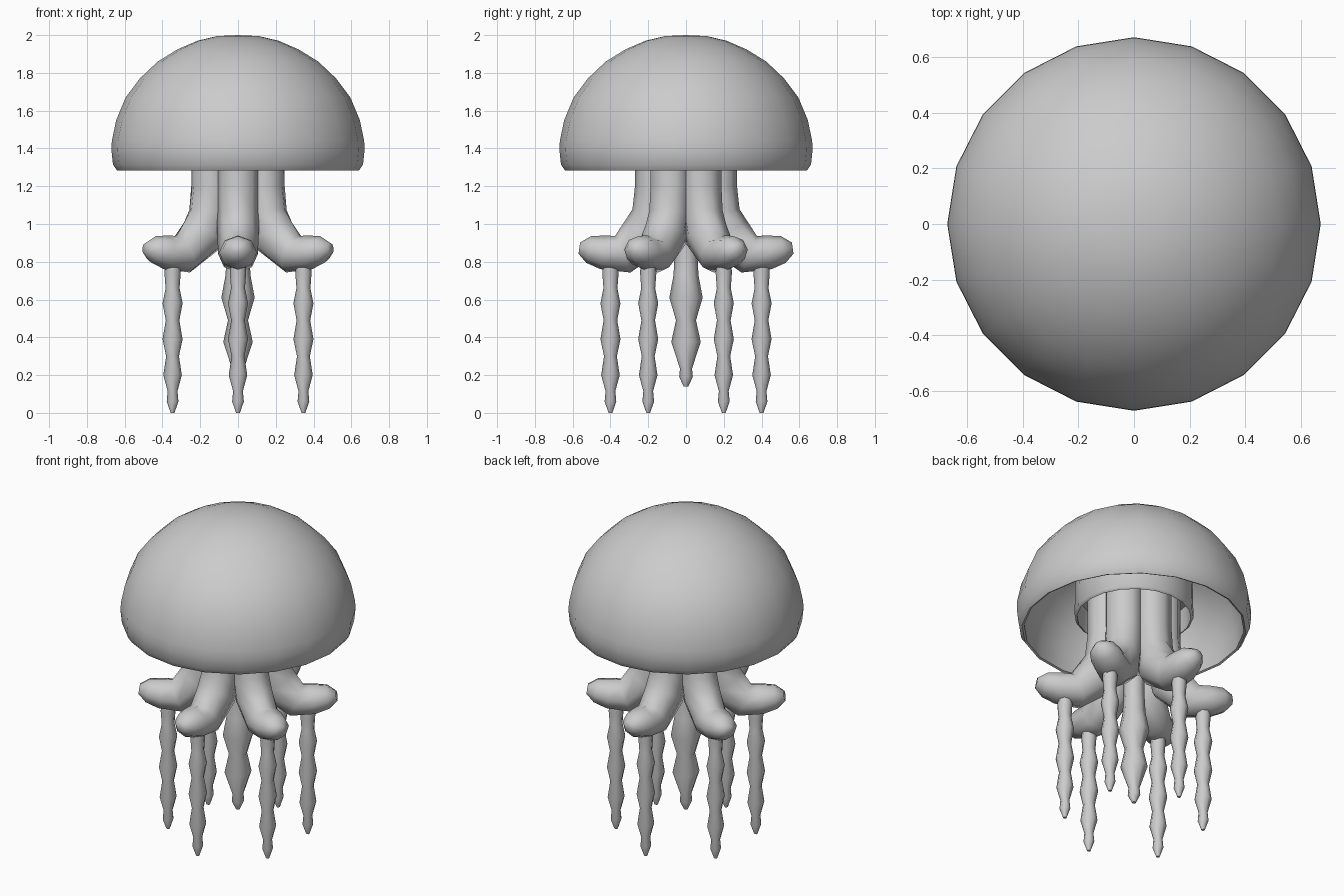
import bpy, bmesh, math
from mathutils import Vector

if "Cube" in bpy.data.objects:
    bpy.data.objects.remove(bpy.data.objects["Cube"])


def skin(name, rings, close_ends=True):
    """Mesh from a list of equal-length point rings, smooth shaded."""
    bm = bmesh.new()
    vs = [[bm.verts.new(p) for p in ring] for ring in rings]
    n = len(vs[0])
    for a, b in zip(vs, vs[1:]):
        for i in range(n):
            j = (i + 1) % n
            bm.faces.new((a[i], a[j], b[j], b[i]))
    if close_ends:
        bm.faces.new(vs[0])
        bm.faces.new(vs[-1])
    bmesh.ops.remove_doubles(bm, verts=bm.verts, dist=0.0005)
    bmesh.ops.recalc_face_normals(bm, faces=bm.faces)
    me = bpy.data.meshes.new(name)
    bm.to_mesh(me)
    bm.free()
    ob = bpy.data.objects.new(name, me)
    bpy.context.collection.objects.link(ob)
    bpy.ops.object.select_all(action='DESELECT')
    ob.select_set(True)
    bpy.context.view_layer.objects.active = ob
    bpy.ops.object.shade_smooth_by_angle(angle=math.radians(60))
    return ob


def lathe(name, profile, sides, x=0, y=0, close_ends=True):
    """Revolve (radius, z) points about a vertical axis at x, y."""
    rings = []
    for r, z in profile:
        rings.append([(x + r * math.cos(math.tau * i / sides),
                       y + r * math.sin(math.tau * i / sides), z)
                      for i in range(sides)])
    return skin(name, rings, close_ends)


def arm(name, angle, sides=8):
    """Tube swept along an (r, z) path: half thickness and half width per ring."""
    path = [(.17, 1.55, .10, .11), (.17, 1.2, .10, .11), (.178, 1.06, .107, .11),
            (.215, .945, .13, .11), (.335, .84, .105, .105),
            (.44, .85, .09, .10), (.515, .865, .072, .08), (.565, .872, .03, .035)]
    out = Vector((math.cos(angle), math.sin(angle), 0))
    side = Vector((-out.y, out.x, 0))
    up = Vector((0, 0, 1))
    rings = []
    for k, (r, z, thick, wide) in enumerate(path):
        a, b = path[max(k - 1, 0)], path[min(k + 1, len(path) - 1)]
        t = Vector((b[0] - a[0], b[1] - a[1])).normalized()
        normal = out * -t.y + up * t.x
        c = out * r + up * z
        rings.append([c + normal * thick * math.cos(math.tau * i / sides)
                      + side * wide * math.sin(math.tau * i / sides)
                      for i in range(sides)])
    return skin(name, rings)


# Bell: dome outside, rim, hollow inside
outer = [(0, 2.0), (.11, 1.995), (.215, 1.97), (.32, 1.925), (.425, 1.86),
         (.52, 1.77), (.595, 1.67), (.645, 1.55), (.668, 1.44), (.67, 1.39),
         (.662, 1.315), (.64, 1.283)]
inner = [(.628, 1.288), (.622, 1.4), (.59, 1.53), (.52, 1.65), (.43, 1.74), (.34, 1.79)]
# Collar hanging inside the bell, around the arm roots
collar = [(.335, 1.6), (.34, 1.37), (.325, 1.36), (.315, 1.5), (0, 1.53)]
lathe("bell", outer + inner + collar, 20, close_ends=False)

# Six arms, each carrying a beaded tentacle
strand = [(.04, .8), (.043, .74), (.037, .66), (.053, .58), (.036, .49), (.053, .39),
          (.034, .3), (.049, .2), (.026, .115), (.031, .06), (.01, .0)]
for i in range(6):
    a = math.radians(30 + 60 * i)
    arm(f"arm_{i + 1}", a)
    lathe(f"tentacle_{i + 1}", strand, 8, .4 * math.cos(a), .4 * math.sin(a))

# Thicker central tentacle
core = [(.06, .95), (.06, .85), (.066, .73), (.088, .61), (.053, .49), (.078, .375),
        (.032, .235), (.036, .19), (.012, .14)]
lathe("central_tentacle", core, 8)
